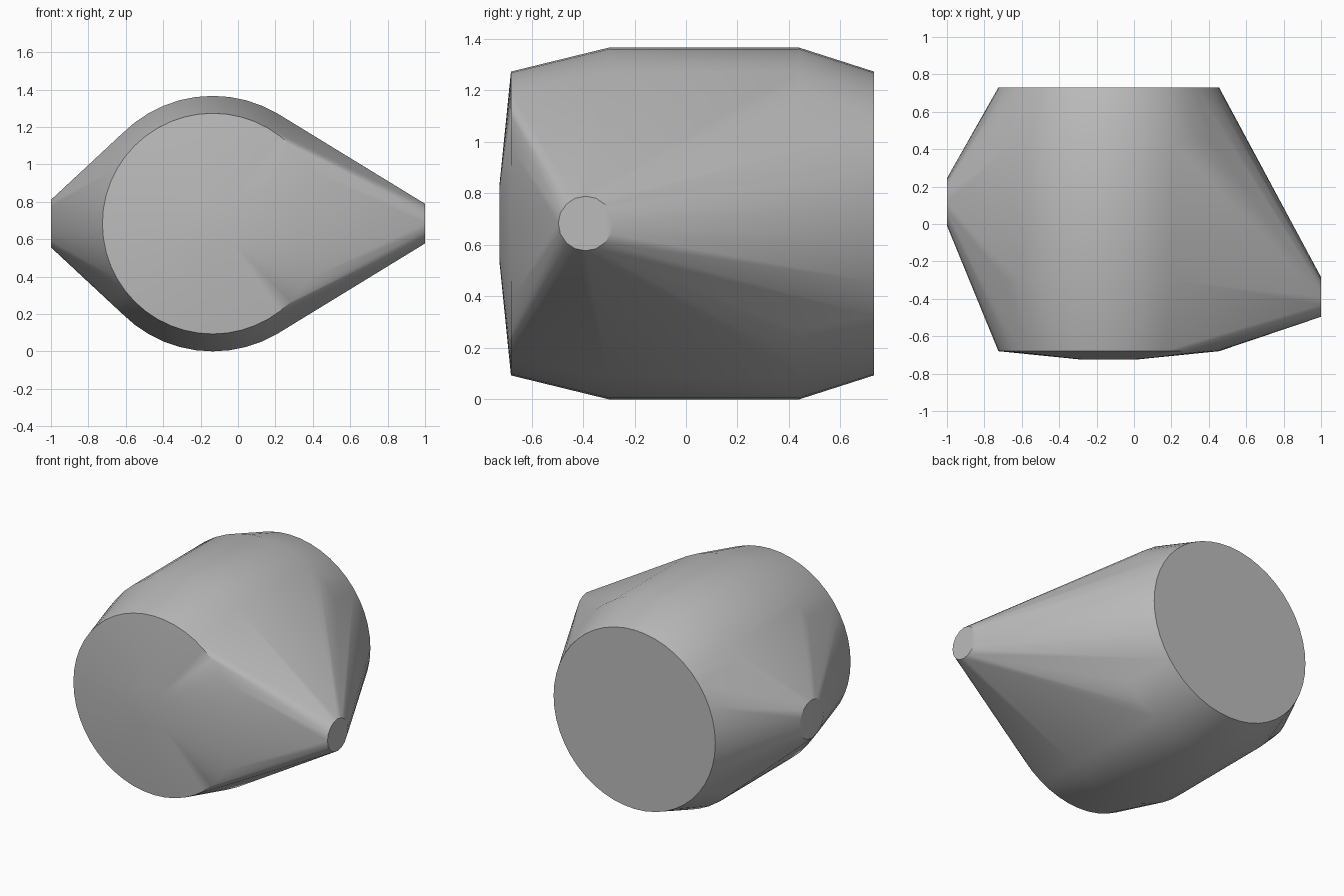
import bpy, bmesh
from math import cos, sin, pi, radians
from mathutils import Vector

old = bpy.data.objects.get("Cube")
if old:
    bpy.data.objects.remove(old, do_unlink=True)

CX, CZ = -0.135, 0.683   # axis of the round body

bm = bmesh.new()


def ring(center, radius, axis, sides):
    """Add a ring of points around the x or y axis."""
    for i in range(sides):
        a = 2 * pi * i / sides
        u, w = radius * cos(a), radius * sin(a)
        offset = Vector((0, u, w)) if axis == "x" else Vector((u, 0, w))
        bm.verts.new(Vector(center) + offset)


# Round body: shallow front tip, front rim, two widest rings, back rim
for y, radius in ((-0.725, 0.145), (-0.68, 0.59), (-0.3, 0.683),
                  (0.44, 0.683), (0.73, 0.59)):
    ring((CX, y, CZ), radius, "y", 48)

# Small discs that pull the skin out to each side
ring((1, -0.39, CZ), 0.106, "x", 16)
ring((-1, 0.118, CZ), 0.127, "x", 16)

# Stretch one taut skin over all the rings
hull = bmesh.ops.convex_hull(bm, input=bm.verts[:])
loose = {g for g in hull["geom_interior"] + hull["geom_unused"]
         if isinstance(g, bmesh.types.BMVert)}
bmesh.ops.delete(bm, geom=list(loose), context="VERTS")
bmesh.ops.dissolve_limit(bm, angle_limit=radians(0.2),
                         verts=bm.verts[:], edges=bm.edges[:])
bmesh.ops.recalc_face_normals(bm, faces=bm.faces[:])

mesh = bpy.data.meshes.new("tapered_hull")
bm.to_mesh(mesh)
bm.free()
body = bpy.data.objects.new("tapered_hull", mesh)
bpy.context.collection.objects.link(body)

# Plain grey
grey = bpy.data.materials.new("plain_grey")
grey.use_nodes = True
colour = (0.5, 0.5, 0.5, 1)
grey.diffuse_color = colour
grey.node_tree.nodes["Principled BSDF"].inputs["Base Color"].default_value = colour
mesh.materials.append(grey)

# Smooth skin with crisp disc edges
bpy.ops.object.select_all(action="DESELECT")
body.select_set(True)
bpy.context.view_layer.objects.active = body
bpy.ops.object.shade_smooth_by_angle(angle=radians(30))
